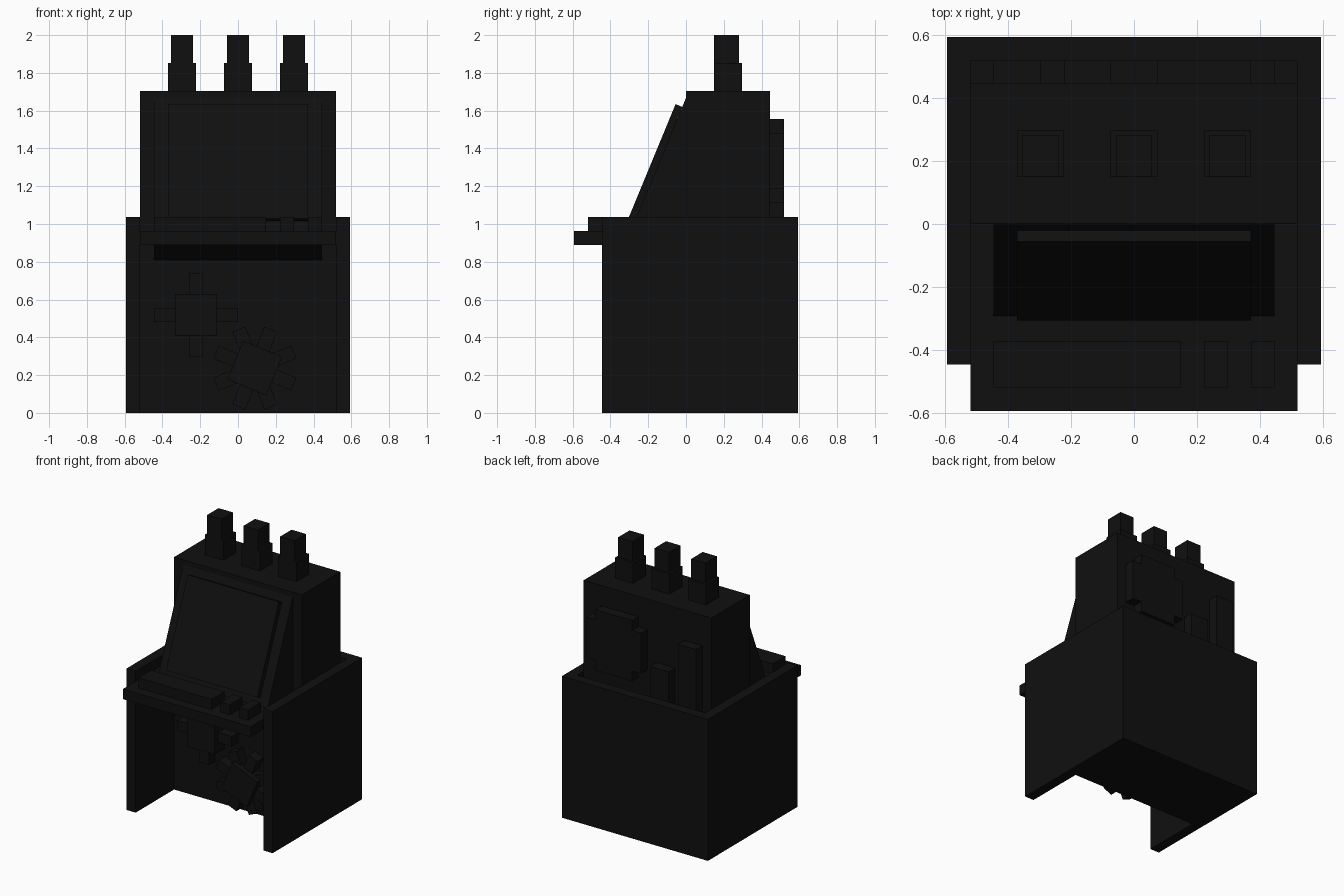
import bpy, bmesh, math
from mathutils import Matrix, Vector

if "Cube" in bpy.data.objects:
    bpy.data.objects.remove(bpy.data.objects["Cube"])

U = 2 / 27  # grid unit of the blocky model

mat = bpy.data.materials.new("dark_metal")
mat.diffuse_color = (0.005, 0.005, 0.005, 1)
mat.use_nodes = True
mat.node_tree.nodes["Principled BSDF"].inputs["Base Color"].default_value = mat.diffuse_color


def finish(name, bm):
    bmesh.ops.recalc_face_normals(bm, faces=bm.faces)
    me = bpy.data.meshes.new(name)
    bm.to_mesh(me)
    bm.free()
    me.materials.append(mat)
    ob = bpy.data.objects.new(name, me)
    bpy.context.collection.objects.link(ob)
    return ob


def add_box(bm, x, y, z, turn=Matrix()):
    """Box from (min, max) ranges in grid units."""
    lo, hi = Vector((x[0], y[0], z[0])), Vector((x[1], y[1], z[1]))
    m = Matrix.Translation((lo + hi) / 2) @ Matrix.Diagonal((*(hi - lo), 1))
    bmesh.ops.create_cube(bm, size=1, matrix=Matrix.Scale(U, 4) @ turn @ m)


def boxes(name, *ranges):
    bm = bmesh.new()
    for r in ranges:
        add_box(bm, *r)
    return finish(name, bm)


def prism(name, profile, half):
    """Side profile (y, z) extruded across x."""
    bm = bmesh.new()
    f = bm.faces.new([bm.verts.new((-half, y, z)) for y, z in profile])
    ext = bmesh.ops.extrude_face_region(bm, geom=[f])["geom"]
    bmesh.ops.translate(bm, vec=(2 * half, 0, 0),
                        verts=[v for v in ext if isinstance(v, bmesh.types.BMVert)])
    return finish(name, bm)


def gear(name, cx, cz, bars, start, depth):
    """Square hub with crossing bars as teeth."""
    bm = bmesh.new()
    place = Matrix.Translation((cx, 0, cz))
    for i in range(bars):
        turn = place @ Matrix.Rotation(math.radians(start + i * 180 / bars), 4, 'Y')
        add_box(bm, (-3, 3), (-depth, 0), (-0.5, 0.5), turn)
    turn = place @ Matrix.Rotation(math.radians(start), 4, 'Y')
    add_box(bm, (-1.5, 1.5), (-depth - 0.5, 0), (-1.5, 1.5), turn)
    return finish(name, bm)


# Cabinet
for name, s in (("left_side_panel", -1), ("right_side_panel", 1)):
    boxes(name, (sorted((7 * s, 8 * s)), (-6, 8), (0, 14)))
boxes("back_panel", ((-7, 7), (7, 8), (0, 14)))
boxes("main_body", ((-7, 7), (0, 6), (0, 23)))
boxes("rear_fill", ((-7, 7), (6, 7), (0, 13)))

# Desk shelf, keyboard and keys
boxes("desk_shelf", ((-7, 7), (-8, 0), (12, 13)))
boxes("keyboard", ((-6, 2), (-7, -5), (13, 14)))
boxes("side_keys", ((3, 4), (-7, -5), (13, 14)), ((5, 6), (-7, -5), (13, 14)))

# Sloped monitor housing and raised screen
prism("monitor_housing", [(0.05, 0.79), (-0.303, 0.936), (0, 1.668), (0.05, 1.668)], 6 * U)
prism("screen", [(-0.27, 1.015), (-0.305, 1.03), (-0.055, 1.635), (-0.02, 1.62)], 5 * U)

# Chimneys
for i, cx in enumerate((-4, 0, 4)):
    boxes(f"chimney_{i + 1}", ((cx - 1, cx + 1), (2, 4), (23, 25)),
          ((cx - 0.78, cx + 0.78), (2, 3.78), (25, 27)))

# Back fittings
boxes("rear_cover", ((1, 5), (6, 7), (15, 21)),
      ((0, 1), (6, 7), (16, 20)), ((5, 6), (6, 7), (16, 20)))
boxes("rear_pipe_short", ((-3, -1), (6, 7), (13, 17)))
boxes("rear_pipe_tall", ((-6, -4), (6, 7), (13, 20)))

# Gears in the leg space
gear("upper_gear", -3, 7, 2, 0, 1)
gear("lower_gear", 1.2, 3.2, 4, 22.5, 1)
